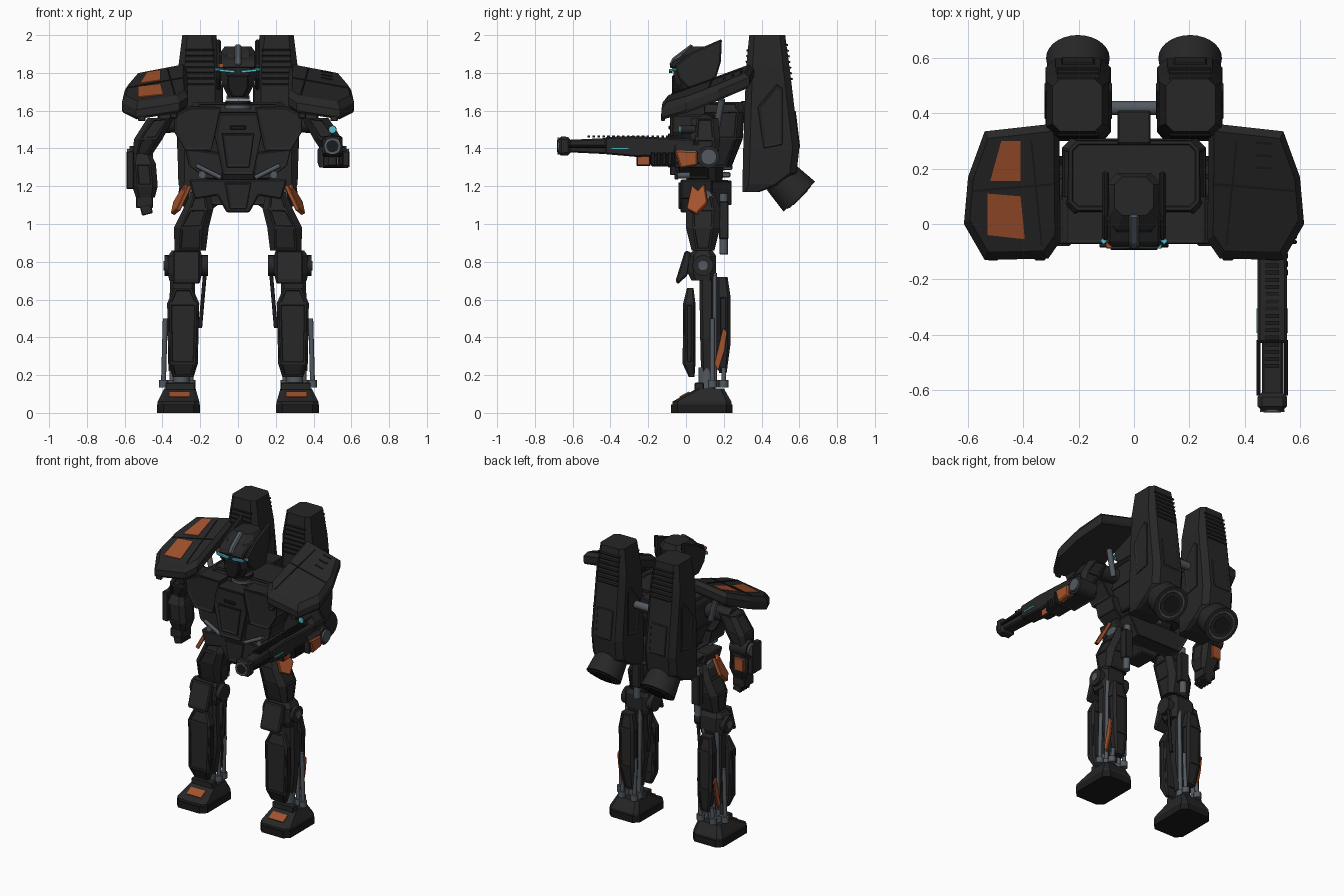
import bpy, bmesh, math
from mathutils import Vector, Matrix, Euler
if "Cube" in bpy.data.objects:
    bpy.data.objects.remove(bpy.data.objects["Cube"])

def material(name, rgb):
    mat = bpy.data.materials.new(name)
    mat.use_nodes = True
    mat.diffuse_color = (*rgb, 1)
    mat.node_tree.nodes["Principled BSDF"].inputs["Base Color"].default_value = (*rgb, 1)
    return mat

CHARCOAL = material("charcoal armour", (.02, .02, .02))
BLACK = material("black trim", (.011, .011, .011))
STEEL = material("blue grey steel", (.085, .1, .115))
ORANGE = material("burnt orange", (.37, .085, .026))
CYAN = material("cyan glow", (.09, .55, .65))
SIDES = (("left", 1), ("right", -1))

def finish(name, bm, mat, s=1, bevel=0.0, panel=False, smooth=False):
    """Flip to the wanted side, add recessed panels and bevels, make the object."""
    for v in bm.verts:
        v.co.x *= s
    bmesh.ops.recalc_face_normals(bm, faces=bm.faces[:])
    if panel:
        big = [f for f in bm.faces if f.calc_area() > .006]
        bmesh.ops.inset_individual(bm, faces=big, thickness=.012, depth=0)
        bmesh.ops.inset_individual(bm, faces=big, thickness=.004, depth=-.005)
    mesh = bpy.data.meshes.new(name)
    bm.to_mesh(mesh)
    bm.free()
    mesh.materials.append(mat)
    if smooth:
        mesh.shade_smooth()
        mesh.set_sharp_from_angle(angle=math.radians(35))
    ob = bpy.data.objects.new(name, mesh)
    bpy.context.collection.objects.link(ob)
    if bevel:
        mod = ob.modifiers.new("edge bevel", "BEVEL")
        mod.width, mod.segments = bevel, 1
    return ob

def stack(name, rings, mat, s=1, **kw):
    """Skin a list of vertex rings and cap both ends."""
    bm = bmesh.new()
    rows = [[bm.verts.new(p) for p in ring] for ring in rings]
    n = len(rows[0])
    for a, b in zip(rows, rows[1:]):
        for i in range(n):
            bm.faces.new((a[i], a[(i + 1) % n], b[(i + 1) % n], b[i]))
    bm.faces.new(rows[0])
    bm.faces.new(rows[-1])
    return finish(name, bm, mat, s, **kw)

def loft(name, rings, mat, s=1, cut=.2, **kw):
    """Octagonal sections, each given as z, x range, y range."""
    out = []
    for z, x0, x1, y0, y1 in rings:
        c = cut * min(x1 - x0, y1 - y0)
        out.append([(x0 + c, y0, z), (x1 - c, y0, z), (x1, y0 + c, z), (x1, y1 - c, z),
                    (x1 - c, y1, z), (x0 + c, y1, z), (x0, y1 - c, z), (x0, y0 + c, z)])
    return stack(name, out, mat, s, **kw)

def prism(name, axis, outline, lo, hi, mat, s=1, bevel=.008, **kw):
    place = {"x": lambda u, v, t: (t, u, v), "y": lambda u, v, t: (u, t, v)}[axis]
    return stack(name, [[place(u, v, t) for u, v in outline] for t in (lo, hi)], mat, s, bevel=bevel, **kw)

def block(name, centre, size, mat, s=1, rot=(0, 0, 0), bevel=.005):
    bm = bmesh.new()
    m = Matrix.Translation(centre) @ Euler(rot).to_matrix().to_4x4() @ Matrix.Diagonal((*size, 1))
    bmesh.ops.create_cube(bm, size=1, matrix=m)
    return finish(name, bm, mat, s, bevel=bevel)

def tube(name, a, b, r, mat, s=1, r2=None, sides=20):
    a, b = Vector(a), Vector(b)
    m = Matrix.Translation((a + b) / 2) @ (b - a).to_track_quat("Z", "Y").to_matrix().to_4x4()
    bm = bmesh.new()
    bmesh.ops.create_cone(bm, cap_ends=True, segments=sides, radius1=r, radius2=r if r2 is None else r2,
                          depth=(b - a).length, matrix=m)
    return finish(name, bm, mat, s, smooth=True)

def tilted(name, outline, levels, mat, s):
    """Plate following the sloping shoulder plane; levels are height, shrink."""
    rings = [[(.44 + (x - .44) * k, .12 + (y - .12) * k, 1.74 + .37 * (.12 + (y - .12) * k) - .15 * (x - .44) * k - .042 + h)
              for x, y in outline] for h, k in levels]
    return stack(name, rings, mat, s)

# torso
loft("torso_core", [(1.3, -.2, .2, .02, .24), (1.45, -.26, .26, 0, .3), (1.6, -.26, .26, .03, .31),
                    (1.645, -.235, .235, .05, .3)], CHARCOAL, cut=.12, panel=True)
loft("abdomen", [(1.18, -.15, .15, .02, .19), (1.32, -.18, .18, -.02, .2)], BLACK)
prism("chest_centre", "y", [(-.1, 1.59), (.1, 1.59), (.125, 1.47), (.08, 1.26), (-.08, 1.26), (-.125, 1.47)],
      -.085, .1, CHARCOAL, panel=True)
prism("cockpit_hatch", "y", [(-.085, 1.48), (.085, 1.48), (.06, 1.3), (-.06, 1.3)], -.094, -.05, CHARCOAL, panel=True)
block("chest_vent", (0, -.088, 1.51), (.085, .009, .022), BLACK)
for side, s in SIDES:
    prism(side + "_chest_plate", "y", [(.09, 1.62), (.25, 1.625), (.34, 1.58), (.34, 1.49), (.28, 1.39), (.14, 1.39),
                                       (.115, 1.5)], -.072, .1, CHARCOAL, s, panel=True)
    prism(side + "_rib_plate", "y", [(.09, 1.38), (.28, 1.4), (.26, 1.31), (.17, 1.24), (.08, 1.24)],
          -.04, .12, CHARCOAL, s, panel=True)
    tube(side + "_waist_piston", (.09, -.05, 1.245), (.22, -.045, 1.31), .012, STEEL, s)
    tube(side + "_waist_joint", (.19, -.045, 1.26), (.19, .02, 1.26), .02, STEEL, s)

# neck, head and crest
for i in range(4):
    tube("neck_ring", (0, .05, 1.61 + i * .025), (0, .05, 1.63 + i * .025), .07 - i * .004, (STEEL, BLACK)[i % 2])
loft("skull", [(1.67, -.05, .05, -.03, .1), (1.74, -.085, .085, -.06, .14), (1.83, -.105, .105, -.07, .17),
               (1.9, -.1, .1, -.02, .185), (1.94, -.07, .07, .03, .17)], CHARCOAL, cut=.2)
prism("brow", "x", [(-.088, 1.825), (-.07, 1.865), (.03, 1.915), (.05, 1.83)], -.095, .095, CHARCOAL)
prism("face_mask", "y", [(-.06, 1.79), (.06, 1.79), (.055, 1.72), (.03, 1.67), (-.03, 1.67), (-.055, 1.72)], -.075, .05, BLACK)
prism("crest", "x", [(-.092, 1.84), (-.07, 1.88), (.03, 1.955), (.05, 1.9), (-.06, 1.84)], -.018, .018, STEEL)
for side, s in SIDES:
    prism(side + "_helmet_fin", "x", [(-.06, 1.84), (.03, 1.91), (.19, 1.98), (.185, 1.86), (.14, 1.71), (.02, 1.71),
                                      (-.04, 1.77)], .09, .115, CHARCOAL, s)
    block(side + "_eye", (.058, -.08, 1.81), (.085, .018, .014), CYAN, s, rot=(0, -.1, 0), bevel=.002)
    block(side + "_eye_corner", (.106, -.058, 1.818), (.02, .03, .014), CYAN, s, rot=(0, 0, .8), bevel=.002)
tube("helmet_sensor", (-.09, -.085, 1.84), (-.09, -.06, 1.84), .011, ORANGE)

# shoulder plates
OUTLINE = [(.265, -.06), (.31, -.125), (.54, -.13), (.615, 0), (.6, .17), (.54, .335), (.27, .365)]
for side, s in SIDES:
    tilted(side + "_shoulder_plate", OUTLINE, [(-.085, .96), (-.07, 1), (-.03, 1), (0, .88)], CHARCOAL, s)
    tilted(side + "_shoulder_seam", [(.29, .14), (.29, .148), (.58, .123), (.58, .115)], [(-.01, 1), (.003, 1)], BLACK, s)
    tilted(side + "_shoulder_ridge", [(.33, -.08), (.337, -.08), (.375, .3), (.368, .3)], [(-.01, 1), (.005, 1)], BLACK, s)
    for x in (.34, .51):
        block(side + "_shoulder_lug", (x, -.122, 1.6 - x * .08), (.04, .02, .03), CHARCOAL, s)
    tube(side + "_shoulder_axle", (.22, .12, 1.54), (.42, .1, 1.53), .05, CHARCOAL, s)
    tube(side + "_shoulder_strut", (.3, .16, 1.5), (.36, .19, 1.66), .018, STEEL, s)
tilted("orange_panel_back", [(.41, .3), (.48, .3), (.52, .155), (.41, .155)], [(-.004, 1), (.004, 1)], ORANGE, -1)
tilted("orange_panel_front", [(.41, .1), (.53, .11), (.53, -.04), (.395, -.055)], [(-.004, 1), (.004, 1)], ORANGE, -1)
for y in (.2, .245, .29):
    tilted("shoulder_slot", [(.44, y), (.5, y - .005), (.5, y + .004), (.44, y + .009)], [(-.004, 1), (.004, 1)], BLACK, 1)

# back boosters with vents and nozzles
for side, s in SIDES:
    loft(side + "_booster", [(1.17, .1, .3, .3, .39), (1.21, .085, .315, .3, .5), (1.27, .083, .318, .3, .585),
                             (1.4, .083, .32, .303, .6), (1.83, .09, .316, .318, .548), (2, .115, .295, .335, .525)],
         CHARCOAL, s, cut=.15)
    for i in range(7):
        z = 1.74 + i * .03
        block(side + "_front_slat", (.203, .316 + (z - 1.74) * .06, z), (.15, .014, .01), BLACK, s, rot=(.4, 0, 0), bevel=0)
        block(side + "_rear_slat", (.203, .555 - (z - 1.74) * .14, z + .03), (.15, .022, .01), BLACK, s, rot=(-.4, 0, 0), bevel=0)
    prism(side + "_booster_side_panel", "x", [(.38, 1.62), (.48, 1.74), (.51, 1.72), (.51, 1.42), (.41, 1.4)],
          .079, .324, CHARCOAL, s, bevel=.003, panel=True)
    block(side + "_booster_hatch", (.203, .586, 1.5), (.12, .014, .2), CHARCOAL, s, rot=(.12, 0, 0))
    tube(side + "_nozzle", (.203, .5, 1.25), (.203, .6, 1.145), .1, CHARCOAL, s, r2=.115, sides=28)
    for label, r, y, mat in (("ring", .09, .602, STEEL), ("throat", .08, .605, CHARCOAL), ("bore", .055, .607, BLACK)):
        tube(side + "_nozzle_" + label, (.203, .59, 1.155), (.203, y, 1.745 - y), r, mat, s, sides=28)
block("booster_mount", (0, .35, 1.6), (.12, .12, .1), CHARCOAL)
tube("booster_axle", (-.1, .42, 1.6), (.1, .42, 1.6), .025, STEEL)
for i in range(9):
    block("spine_segment", (0, .19 + i * .01, 1.22 + i * .04), (.06, .07, .028), STEEL)

# pelvis
prism("pelvis", "y", [(-.26, 1.235), (.26, 1.235), (.23, 1.13), (.11, 1.15), (.06, 1.06), (-.06, 1.06),
                      (-.11, 1.15), (-.23, 1.13)], -.03, .14, CHARCOAL)
prism("pelvis_front_plate", "y", [(-.07, 1.22), (.07, 1.22), (.045, 1.08), (-.045, 1.08)], -.04, 0, CHARCOAL, panel=True)
prism("rear_skirt", "y", [(-.24, 1.23), (.24, 1.23), (.17, 1.1), (-.17, 1.1)], .13, .24, CHARCOAL, panel=True)

# legs
for side, s in SIDES:
    tube(side + "_hip_joint", (.16, .09, 1.13), (.26, .09, 1.13), .055, STEEL, s)
    guard = prism(side + "_hip_guard", "x", [(-.045, .085), (-.005, .05), (.025, .09), (.06, -.02), (.01, -.09),
                                             (-.05, -.06)], -.012, .012, ORANGE, bevel=.004)
    guard.location, guard.rotation_euler = (s * .305, .062, 1.13), (0, -s * .48, -s * .35)
    loft(side + "_thigh", [(.86, .17, .335, .03, .15), (.98, .155, .34, 0, .18), (1.08, .13, .29, 0, .18),
                           (1.17, .15, .25, .03, .15)], CHARCOAL, s, panel=True)
    tube(side + "_thigh_piston", (.23, .2, .84), (.22, .2, 1.16), .022, STEEL, s)
    block(side + "_thigh_piston_sleeve", (.225, .2, 1.02), (.06, .05, .2), CHARCOAL, s)
    tube(side + "_knee_axle", (.16, .09, .78), (.39, .09, .78), .055, CHARCOAL, s)
    tube(side + "_knee_cap", (.385, .09, .78), (.394, .09, .78), .025, STEEL, s)
    loft(side + "_knee_block", [(.7, .2, .365, .03, .15), (.74, .19, .37, .01, .16), (.83, .19, .37, .01, .16),
                                (.86, .2, .35, .04, .14)], CHARCOAL, s)
    prism(side + "_knee_plate", "x", [(-.005, .86), (.03, .85), (.01, .73), (-.045, .68), (-.055, .7)], .2, .345, CHARCOAL, s)
    loft(side + "_shin_armour", [(.19, .235, .345, .015, .045), (.26, .213, .37, -.018, .05), (.58, .205, .375, -.015, .05),
                                 (.66, .24, .34, .005, .04)], CHARCOAL, s, panel=True)
    loft(side + "_shin_core", [(.2, .25, .34, .08, .15), (.4, .22, .365, .075, .15), (.72, .23, .36, .07, .15)], CHARCOAL, s)
    loft(side + "_calf", [(.21, .25, .32, .175, .215), (.36, .24, .35, .16, .235), (.62, .24, .355, .16, .235),
                          (.72, .26, .34, .165, .22)], CHARCOAL, s, panel=True)
    prism(side + "_calf_fin", "x", [(.15, .26), (.195, .45), (.218, .43), (.205, .33), (.17, .22)], .355, .368, ORANGE, s, bevel=.002)
    for x, y, top in ((.395, .14, .5), (.25, .2, .42), (.345, .2, .24), (.25, .15, .74), (.35, .15, .74)):
        tube(side + "_leg_rod", (x, y, .14), (x - .01, y, top), .013, STEEL, s, sides=12)
        tube(side + "_rod_collar", (x, y, .135), (x, y, .175), .024, STEEL, s, sides=12)
    tube(side + "_inner_cable", (.2, .12, .45), (.175, .12, .74), .01, BLACK, s)
    tube(side + "_ankle", (.3, .11, .12), (.3, .11, .24), .045, STEEL, s)
    loft(side + "_sole", [(0, .2, .43, -.08, .245), (.045, .2, .43, -.08, .245)], BLACK, s, cut=.15)
    loft(side + "_foot", [(.04, .205, .425, -.072, .24), (.06, .205, .425, -.072, .24), (.13, .225, .39, .06, .2)],
         CHARCOAL, s, cut=.12)
    block(side + "_instep_panel", (.31, -.008, .096), (.11, .058, .009), ORANGE, s, rot=(.49, 0, 0), bevel=0)
    block(side + "_ankle_guard", (.305, .07, .14), (.16, .05, .04), CHARCOAL, s)
    # upper arm and elbow
    loft(side + "_upper_arm", [(1.36, .46, .56, .05, .17), (1.45, .4, .55, .02, .18), (1.56, .34, .48, .03, .17)],
         CHARCOAL, s, panel=True)
    tube(side + "_elbow", (.45, .12, 1.355), (.575, .12, 1.355), .058, CHARCOAL, s)
    tube(side + "_elbow_cap", (.57, .12, 1.355), (.588, .12, 1.355), .042, STEEL, s)

# right forearm and hand
loft("right_forearm", [(1.14, .44, .54, .04, .14), (1.2, .425, .56, .02, .165), (1.32, .435, .57, .02, .17),
                       (1.39, .47, .55, .06, .15)], CHARCOAL, -1, panel=True)
block("right_forearm_guard", (.57, .075, 1.285), (.04, .1, .2), CHARCOAL, -1)
block("right_forearm_panel", (.52, .165, 1.255), (.07, .025, .09), ORANGE, -1)
tube("right_wrist", (.49, .09, 1.11), (.49, .09, 1.16), .04, STEEL, -1)
block("right_palm", (.495, .09, 1.115), (.09, .1, .06), CHARCOAL, -1)
for i in range(4):
    block("right_finger", (.485, .05 + i * .027, 1.075), (.06, .022, .05), CHARCOAL, -1, rot=(0, .25, 0))

# left forearm and hand, reaching forward
prism("left_forearm", "y", [(.43, 1.3), (.56, 1.3), (.575, 1.33), (.575, 1.39), (.55, 1.42), (.44, 1.42), (.42, 1.39),
                            (.42, 1.33)], -.06, .14, CHARCOAL, panel=True)
prism("left_forearm_panel", "x", [(-.06, 1.39), (.06, 1.385), (.06, 1.31), (-.03, 1.295)], .55, .59, ORANGE)
block("left_forearm_cuff", (.565, -.065, 1.345), (.05, .014, .08), CHARCOAL)
block("left_hand", (.5, -.12, 1.335), (.1, .13, .06), CHARCOAL)
for i in range(4):
    block("left_finger", (.545, -.175 + i * .03, 1.345), (.025, .024, .07), BLACK)

# rifle and its sight
prism("rifle_receiver", "x", [(.05, 1.45), (-.28, 1.465), (-.43, 1.46), (-.43, 1.37), (-.26, 1.355), (.04, 1.37)],
      .447, .553, CHARCOAL)
prism("rifle_barrel", "x", [(-.42, 1.455), (-.63, 1.445), (-.63, 1.38), (-.42, 1.37)], .462, .54, CHARCOAL)
prism("rifle_muzzle", "x", [(-.61, 1.46), (-.675, 1.465), (-.675, 1.36), (-.61, 1.365)], .447, .553, CHARCOAL, bevel=.015)
tube("muzzle_ring", (.5, -.68, 1.412), (.5, -.67, 1.412), .045, STEEL)
tube("muzzle_bore", (.5, -.682, 1.412), (.5, -.675, 1.412), .032, BLACK)
block("rifle_grip", (.5, -.225, 1.335), (.05, .075, .055), CHARCOAL)
for x in (.45, .55):
    block("grip_panel", (.5 + (x - .5) * .56, -.225, 1.338), (.008, .06, .045), ORANGE, bevel=0)
    tube("barrel_rod", (x, -.42, 1.41), (x, -.62, 1.41), .008, BLACK, sides=10)
    block("rifle_glow", (x, -.35, 1.4), (.014, .09, .006), CYAN, bevel=0)
for i in range(20):
    block("rifle_rail", (.5, -.02 - i * .026, 1.464), (.05, .014, .01), BLACK, bevel=0)
tube("sight_body", (.5, .05, 1.5), (.5, -.03, 1.5), .022, CHARCOAL)
tube("sight_lens", (.5, -.03, 1.5), (.5, -.036, 1.5), .018, CYAN)
